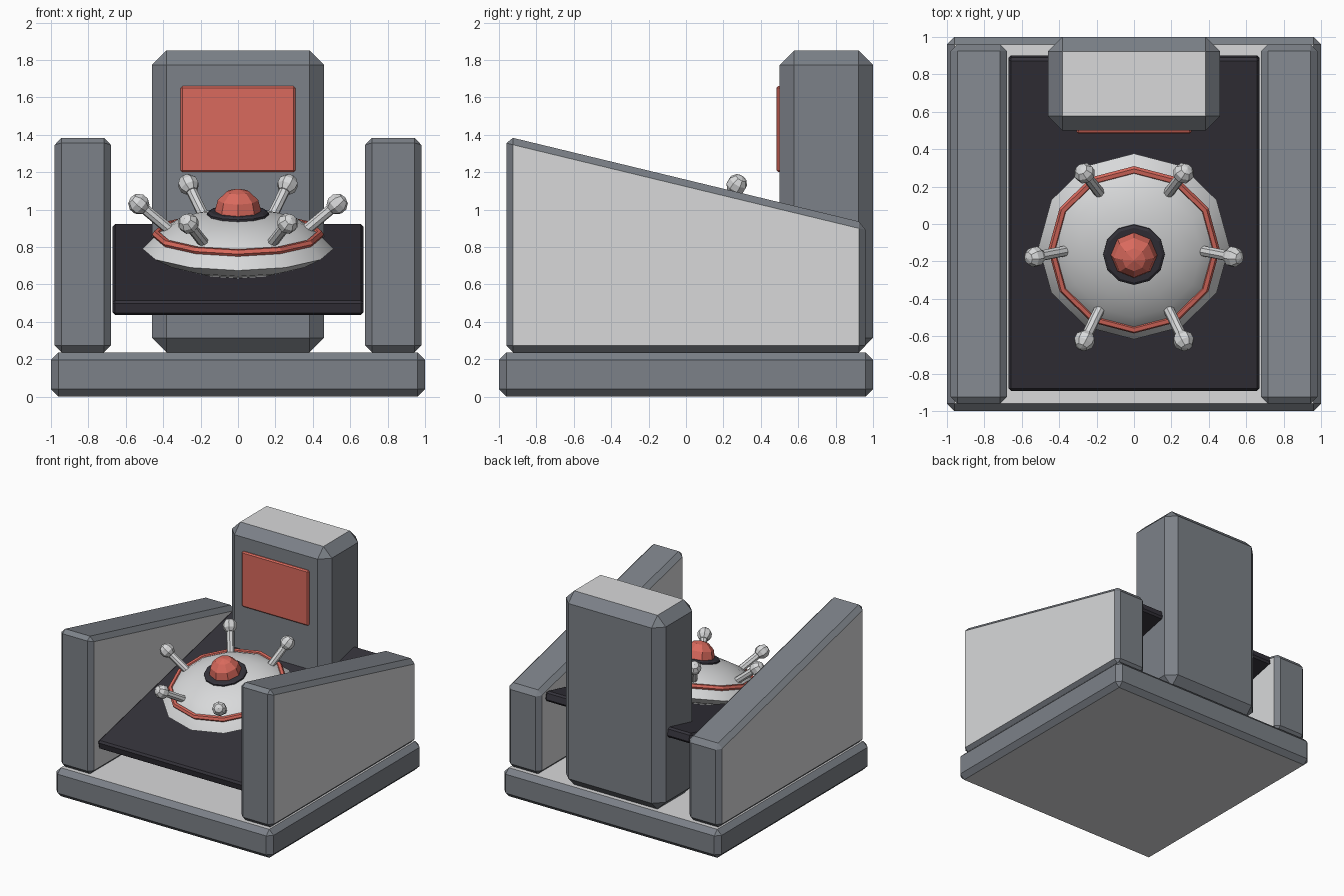
import bpy, bmesh, math
from mathutils import Matrix, Vector

if "Cube" in bpy.data.objects:
    bpy.data.objects.remove(bpy.data.objects["Cube"])


def mat(name, hexcol):
    m = bpy.data.materials.new(name)
    lin = [(((int(hexcol[i:i + 2], 16) / 255) + 0.055) / 1.055) ** 2.4 for i in (0, 2, 4)]
    m.diffuse_color = (*lin, 1)
    m.use_nodes = True
    m.node_tree.nodes["Principled BSDF"].inputs["Base Color"].default_value = m.diffuse_color
    return m


GREY = mat("mid grey", "7c8188")
LIGHT = mat("light grey", "d8d9da")
RED = mat("coral red", "da6a5d")
BLACK = mat("charcoal", "34323a")


def finish(name, bm, mats, smooth=False):
    bmesh.ops.recalc_face_normals(bm, faces=bm.faces[:])
    me = bpy.data.meshes.new(name)
    bm.to_mesh(me)
    bm.free()
    for m in mats:
        me.materials.append(m)
    ob = bpy.data.objects.new(name, me)
    bpy.context.collection.objects.link(ob)
    for p in me.polygons:
        p.use_smooth = smooth
    return ob


def prism(name, pts, axis, lo, hi, bevel, mats, matrix=None):
    """Extrude a profile along an axis, chamfer it; caps take the second material."""
    bm = bmesh.new()

    def place(p, h):
        return (h, p[0], p[1]) if axis == 0 else (p[0], p[1], h)
    f = bm.faces.new([bm.verts.new(place(p, lo)) for p in pts])
    up = Vector((0, 0, 0))
    up[axis] = hi - lo
    r = bmesh.ops.extrude_face_region(bm, geom=[f], use_keep_orig=True)
    bmesh.ops.translate(bm, vec=up, verts=[v for v in r["geom"] if isinstance(v, bmesh.types.BMVert)])
    bmesh.ops.recalc_face_normals(bm, faces=bm.faces[:])
    bmesh.ops.bevel(bm, geom=bm.edges[:], offset=bevel, segments=1, affect='EDGES', profile=0.5)
    bm.normal_update()
    if len(mats) > 1:
        for f in bm.faces:
            f.material_index = 1 if abs(f.normal[axis]) > 0.99 else 0
    if matrix:
        bm.transform(matrix)
    return finish(name, bm, mats)


def rect(x0, x1, y0, y1):
    return [(x0, y0), (x1, y0), (x1, y1), (x0, y1)]


def lathe(name, profile, n, material, matrix, smooth=False, closed=False):
    bm = bmesh.new()
    vs = [bm.verts.new((r, 0, h)) for r, h in profile]
    es = [bm.edges.new(e) for e in zip(vs, vs[1:])]
    if closed:
        es.append(bm.edges.new((vs[-1], vs[0])))
    bmesh.ops.spin(bm, geom=vs + es, cent=(0, 0, 0), axis=(0, 0, 1), angle=math.tau,
                   steps=n, use_duplicate=False)
    bmesh.ops.remove_doubles(bm, verts=bm.verts[:], dist=1e-4)
    bm.transform(matrix)
    return finish(name, bm, [material], smooth)


# Base slab, back post and its screen
prism("base", rect(-1, 1, -1, 1), 2, 0, 0.237, 0.04, [GREY, LIGHT])
prism("back_post", rect(-0.46, 0.46, 0.5, 1.0), 2, 0.237, 1.85, 0.077, [GREY, LIGHT])
prism("screen", rect(-0.307, 0.307, 0.483, 0.51), 2, 1.2, 1.66, 0.01, [RED])

# Sloping side walls
wall = [(-0.96, 0.237), (0.96, 0.237), (0.96, 0.928), (-0.96, 1.392)]
for side, a in (("left", -0.98), ("right", 0.68)):
    prism(side + "_wall", wall, 0, a, a + 0.30, 0.036, [GREY, LIGHT])

# Tilted deck
tilt = Matrix.Rotation(math.radians(13.1), 4, 'X')
prism("deck", rect(-0.672, 0.672, -0.915, 0.915), 2, -0.04, 0.04, 0.015, [BLACK],
      Matrix.Translation((0, 0.005, 0.68)) @ tilt)

# Saucer sitting on the deck
M = Matrix.Translation((0, -0.12, 0.79)) @ tilt
lathe("saucer", [(0, -0.1), (0.27, -0.1), (0.41, -0.055), (0.51, 0), (0.437, 0.078), (0.36, 0.128),
                 (0.26, 0.165), (0.16, 0.188), (0, 0.198)], 12, LIGHT, M, True)
bpy.context.view_layer.objects.active = bpy.data.objects["saucer"]
bpy.data.objects["saucer"].select_set(True)
bpy.ops.object.shade_smooth_by_angle(angle=math.radians(35))
ring = [(0.437 + 0.022 * math.cos(k * math.tau / 6), 0.078 + 0.022 * math.sin(k * math.tau / 6))
        for k in range(6)]
lathe("saucer_ring", ring, 12, RED, M, closed=True)
lathe("dome_collar", [(0, 0.15), (0.165, 0.15), (0.165, 0.198), (0.15, 0.207), (0, 0.207)], 12, BLACK, M)
dome = [(0.125 * math.cos(math.radians(a)), 0.205 + 0.125 * math.sin(math.radians(a)))
        for a in (0, 30, 60)]
lathe("dome", [(0.125, 0.18)] + dome + [(0, 0.33)], 8, RED, M)

# Six knobbed rods around the saucer
a, b = Vector((0.33, 0, 0.075)), Vector((0.53, 0, 0.246))
aim = (b - a).to_track_quat('Z', 'Y').to_matrix().to_4x4()
for k in range(6):
    R = M @ Matrix.Rotation(k * math.tau / 6, 4, 'Z')
    bm = bmesh.new()
    bmesh.ops.create_cone(bm, cap_ends=True, segments=8, radius1=0.029, radius2=0.029,
                          depth=(b - a).length, matrix=R @ Matrix.Translation((a + b) / 2) @ aim)
    bmesh.ops.create_uvsphere(bm, u_segments=8, v_segments=5, radius=0.057,
                              matrix=R @ Matrix.Translation(b) @ aim)
    finish("rod_%d" % (k + 1), bm, [LIGHT])
